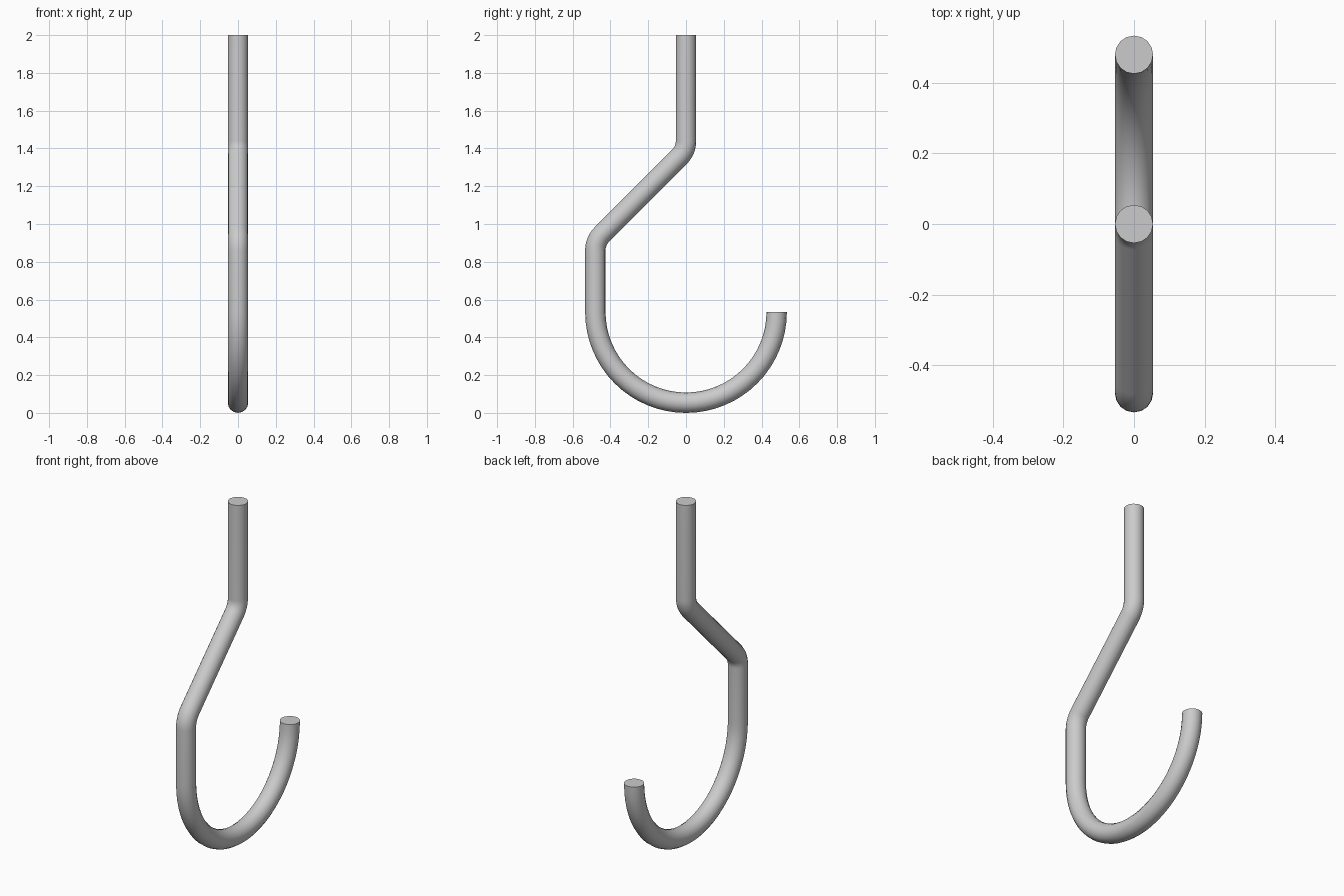
import bpy, bmesh, math
from mathutils import Vector

cube = bpy.data.objects.get("Cube")
if cube:
    bpy.data.objects.remove(cube, do_unlink=True)

ROD = 0.054      # rod radius
HOOK = 0.48      # hook centreline radius
BEND = 0.12      # radius of the two neck bends
BASE = HOOK + ROD
SIDES = 16


def arc(cy, cz, radius, start, end, steps):
    """Centreline samples (y, z, heading) around an arc in the YZ plane."""
    turn = math.copysign(math.pi / 2, end - start)
    samples = []
    for i in range(steps + 1):
        a = math.radians(start + (end - start) * i / steps)
        samples.append((cy + radius * math.cos(a), cz + radius * math.sin(a), a + turn))
    return samples


# Centreline: open tip, round hook, lower bend, upper bend, shank top
path = arc(0, BASE, HOOK, 0, -180, 32)
path += arc(BEND - HOOK, 0.86, BEND, 180, 135, 8)
path += arc(-BEND, 1.44, BEND, -45, 0, 8)
path.append((0, 2, math.pi / 2))

# Sweep a round section along the centreline
bm = bmesh.new()
rings = []
for y, z, heading in path:
    normal = Vector((0, -math.sin(heading), math.cos(heading)))
    ring = []
    for k in range(SIDES):
        t = math.tau * k / SIDES
        offset = Vector((math.cos(t), 0, 0)) + normal * math.sin(t)
        ring.append(bm.verts.new(Vector((0, y, z)) + offset * ROD))
    rings.append(ring)
for a, b in zip(rings, rings[1:]):
    for k in range(SIDES):
        n = (k + 1) % SIDES
        bm.faces.new((a[k], a[n], b[n], b[k]))

# Flat end caps
bm.faces.new(rings[0])
bm.faces.new(rings[-1])
bmesh.ops.recalc_face_normals(bm, faces=bm.faces)

mesh = bpy.data.meshes.new("hook_rod")
bm.to_mesh(mesh)
bm.free()
hook = bpy.data.objects.new("hook_rod", mesh)
bpy.context.collection.objects.link(hook)

# Plain grey metal colour
grey = bpy.data.materials.new("light_grey")
grey.use_nodes = True
colour = (0.6, 0.6, 0.6, 1)
grey.diffuse_color = colour
grey.node_tree.nodes["Principled BSDF"].inputs["Base Color"].default_value = colour
mesh.materials.append(grey)

# Smooth rod, sharp cap rims
bpy.ops.object.select_all(action="DESELECT")
hook.select_set(True)
bpy.context.view_layer.objects.active = hook
bpy.ops.object.shade_smooth_by_angle(angle=math.radians(40))
